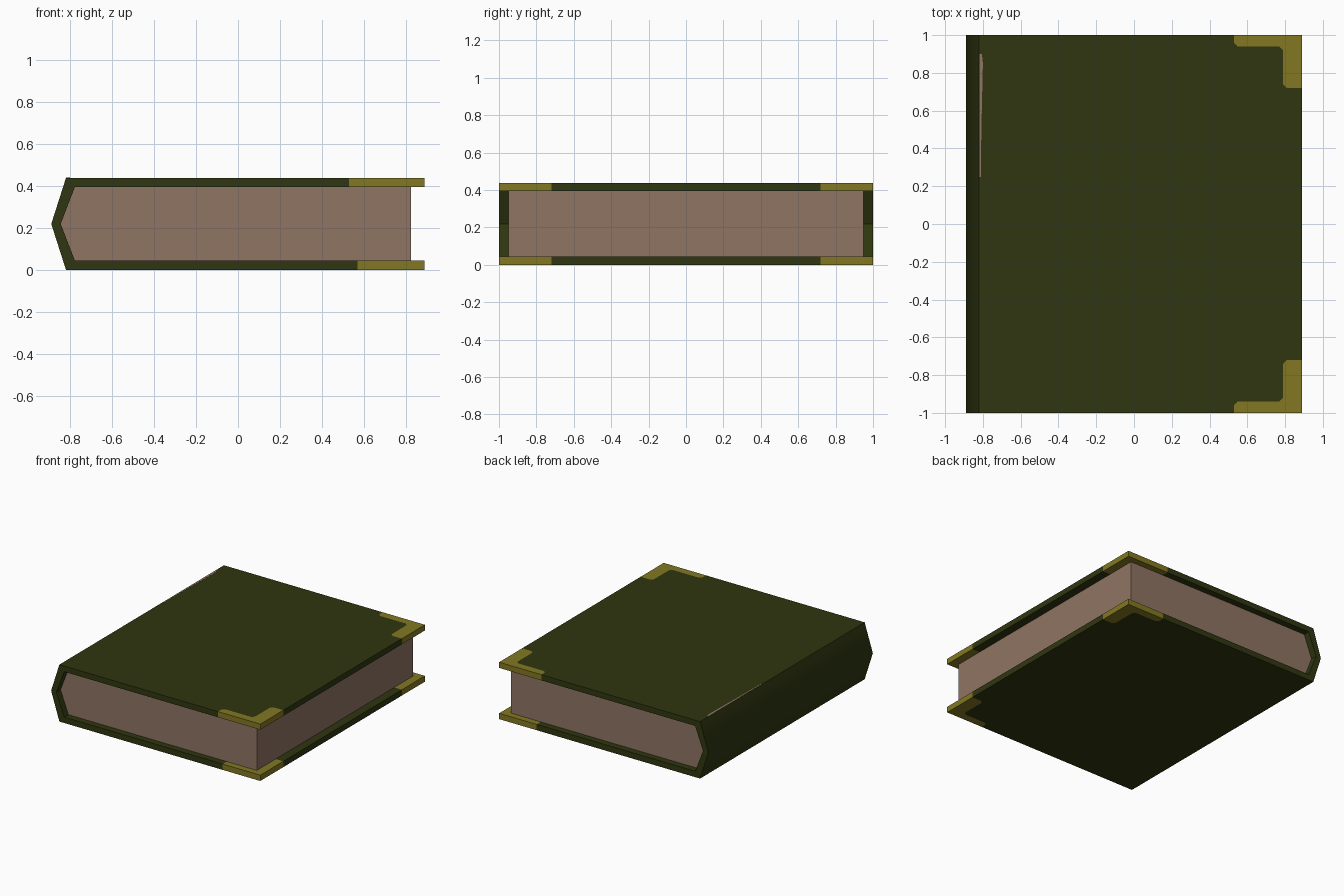
import bpy, bmesh, math
from mathutils import Vector

if "Cube" in bpy.data.objects:
    bpy.data.objects.remove(bpy.data.objects["Cube"])


def material(name, rgb):
    m = bpy.data.materials.new(name)
    m.diffuse_color = (*rgb, 1)
    m.use_nodes = True
    m.node_tree.nodes["Principled BSDF"].inputs["Base Color"].default_value = m.diffuse_color
    return m


GREEN = material("dark green cover", (0.028, 0.037, 0.005))
GOLD = material("dull gold", (0.225, 0.188, 0.016))
PAPER = material("old paper", (0.275, 0.176, 0.123))


def make_object(name, bm, mats):
    bmesh.ops.recalc_face_normals(bm, faces=bm.faces[:])
    me = bpy.data.meshes.new(name)
    bm.to_mesh(me)
    bm.free()
    for m in mats:
        me.materials.append(m)
    ob = bpy.data.objects.new(name, me)
    bpy.context.collection.objects.link(ob)
    return ob


def extrude(bm, faces, vec):
    r = bmesh.ops.extrude_face_region(bm, geom=faces)
    bmesh.ops.translate(bm, vec=vec, verts=[v for v in r["geom"] if isinstance(v, bmesh.types.BMVert)])


# Cover: wrapped strip with a pointed spine, run along y
outer = [(0.89, 0), (-0.82, 0), (-0.89, 0.219), (-0.82, 0.438), (0.89, 0.438)]
inner = [(0.89, 0.045), (-0.778, 0.045), (-0.845, 0.219), (-0.778, 0.394), (0.89, 0.394)]
bm = bmesh.new()
o = [bm.verts.new((x, -1, z)) for x, z in outer]
i = [bm.verts.new((x, -1, z)) for x, z in inner]
strip = [bm.faces.new((o[k], o[k + 1], i[k + 1], i[k])) for k in range(4)]
extrude(bm, strip, (0, 2, 0))

# Cut the outlines of the metal corners into the cover
cuts = [((x, 0, 0), (1, 0, 0)) for x in (0.53, 0.57, 0.79)]
for s in (-1, 1):
    cuts += [((0, s * y, 0), (0, 1, 0)) for y in (0.72, 0.94)]
    cuts += [((d, 0, 0), (1, s, 0)) for d in (1.49, 1.53, 1.71)]
for co, no in cuts:
    bmesh.ops.bisect_plane(bm, geom=bm.verts[:] + bm.edges[:] + bm.faces[:],
                           plane_co=co, plane_no=Vector(no).normalized(), dist=1e-5)

# Gold L-shaped corners with clipped ends
for f in bm.faces:
    c = f.calc_center_median()
    x, y = c.x, abs(c.y)
    start = 0.57 if c.z < 0.22 else 0.53
    long_arm = x > start and y > 0.94 and x + y > start + 0.96
    short_arm = x > 0.79 and y > 0.72 and x + y > 1.53
    fillet = x > start and y > 0.72 and x + y > 1.71
    f.material_index = int(long_arm or short_arm or fillet)
cover = make_object("cover", bm, [GREEN, GOLD])
bpy.context.view_layer.objects.active = cover
cover.select_set(True)
bpy.ops.object.shade_smooth_by_angle(angle=math.radians(40))

# Page block filling the cover, set back on the three open edges
bm = bmesh.new()
page_profile = [(0.825, 0.045)] + inner[1:4] + [(0.825, 0.394)]
face = bm.faces.new([bm.verts.new((x, -0.95, z)) for x, z in page_profile])
extrude(bm, [face], (0, 1.9, 0))
make_object("pages", bm, [PAPER])

# Thin worn streak along the spine edge of the top cover
bm = bmesh.new()
streak = [(-0.819, 0.9), (-0.819, 0.25), (-0.811, 0.25), (-0.808, 0.5), (-0.8, 0.85), (-0.805, 0.9)]
face = bm.faces.new([bm.verts.new((x, y, 0.437)) for x, y in streak])
extrude(bm, [face], (0, 0, 0.002))
make_object("worn_streak", bm, [PAPER])
